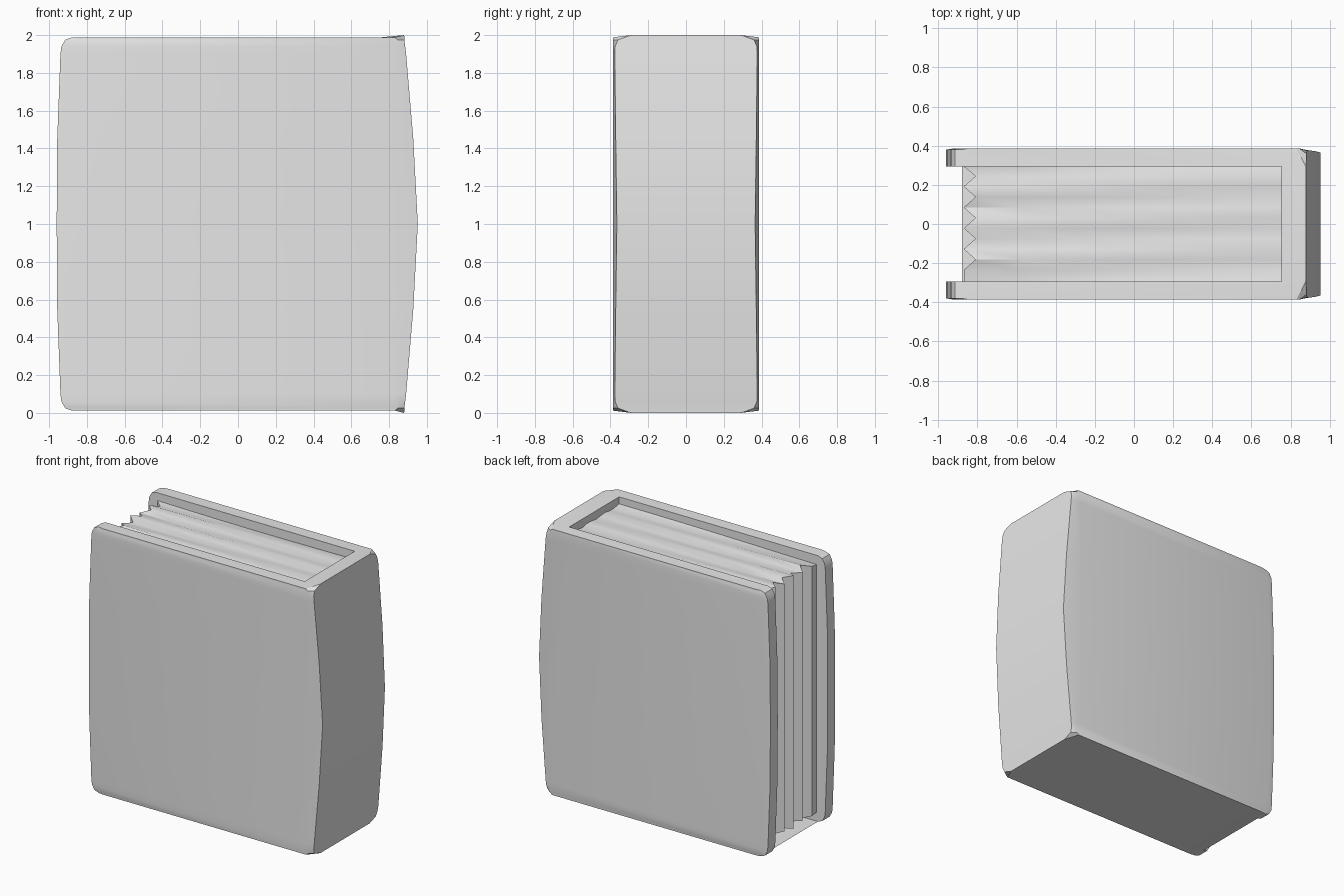
import bpy, bmesh, math

cube = bpy.data.objects.get("Cube")
if cube:
    bpy.data.objects.remove(cube, do_unlink=True)

grey = bpy.data.materials.new("plain_grey")
grey.use_nodes = True
grey.diffuse_color = (0.8, 0.8, 0.8, 1)
grey.node_tree.nodes["Principled BSDF"].inputs["Base Color"].default_value = (0.8, 0.8, 0.8, 1)


def loft(name, rings):
    """Join closed rings of points into a capped solid."""
    bm = bmesh.new()
    vs = [[bm.verts.new(p) for p in ring] for ring in rings]
    n = len(vs[0])
    for a, b in zip(vs, vs[1:]):
        for i in range(n):
            j = (i + 1) % n
            bm.faces.new((a[i], a[j], b[j], b[i]))
    caps = [bm.faces.new(vs[0][::-1]), bm.faces.new(vs[-1])]
    bmesh.ops.triangulate(bm, faces=caps)
    finish(name, bm)


def finish(name, bm):
    bmesh.ops.recalc_face_normals(bm, faces=bm.faces)
    mesh = bpy.data.meshes.new(name)
    bm.to_mesh(mesh)
    bm.free()
    mesh.materials.append(grey)
    obj = bpy.data.objects.new(name, mesh)
    bpy.context.collection.objects.link(obj)
    bpy.ops.object.select_all(action='DESELECT')
    obj.select_set(True)
    bpy.context.view_layer.objects.active = obj
    bpy.ops.object.shade_smooth_by_angle(angle=math.radians(30))


# Cover: U-shaped section, with the fore edge and spine bulging towards mid-height
def cover_ring(z, left, spine, edge_x, corner_y, top):
    end = (0 if z < 1 else 2) if top else z
    half = [(0.755, 0.293, z), (left, 0.293, z), (left, 0.38, z),
            (left + 0.04, 0.387, z), (edge_x, 0.387, z),
            (spine, corner_y, end)]
    return half + [(x, -y, h) for x, y, h in reversed(half)]


# height, fore edge, spine, start of spine slope, spine corner, is end
lower = [(0.012, -0.88, 0.88, 0.83, 0.29, True),
         (0.025, -0.915, 0.881, 0.845, 0.36, False),
         (0.06, -0.935, 0.885, 0.84, 0.375, False),
         (0.1, -0.94, 0.89, 0.82, 0.377, False),
         (0.55, -0.957, 0.928, 0.8, 0.372, False)]
middle = [(1, -0.96, 0.952, 0.8, 0.366, False)]
upper = [(2 - s[0],) + s[1:] for s in reversed(lower)]
loft("book_cover", [cover_ring(*s) for s in lower + middle + upper])

# Pages: zigzag fore edge with gentle ripples across both ends
steps = 11
rows = [(0.294, -0.87)]
rows += [(0.298 - 0.0533 * i, -0.81 if i % 2 else -0.87) for i in range(1, steps)]
rows += [(-0.294, -0.87)]
columns = 6
bm = bmesh.new()
grids = []
for top in (False, True):
    grid = []
    for r, (y, start) in enumerate(rows):
        line = []
        for c in range(columns + 1):
            t = c / columns
            x = start + (0.757 - start) * t
            ripple = 0.012 * math.sin(r * 1.9 + 2.5 * t) * (1 - 0.5 * t)
            z = 0.07 + ripple
            line.append(bm.verts.new((x, y, 2 - z if top else z)))
        grid.append(line)
    for a, b in zip(grid, grid[1:]):
        for c in range(columns):
            bm.faces.new((a[c], a[c + 1], b[c + 1], b[c]))
    grids.append(grid)
low, high = grids
for r in range(len(rows) - 1):
    for c in (0, columns):
        bm.faces.new((low[r][c], low[r + 1][c], high[r + 1][c], high[r][c]))
for r in (0, len(rows) - 1):
    for c in range(columns):
        bm.faces.new((low[r][c], low[r][c + 1], high[r][c + 1], high[r][c]))
finish("page_block", bm)
